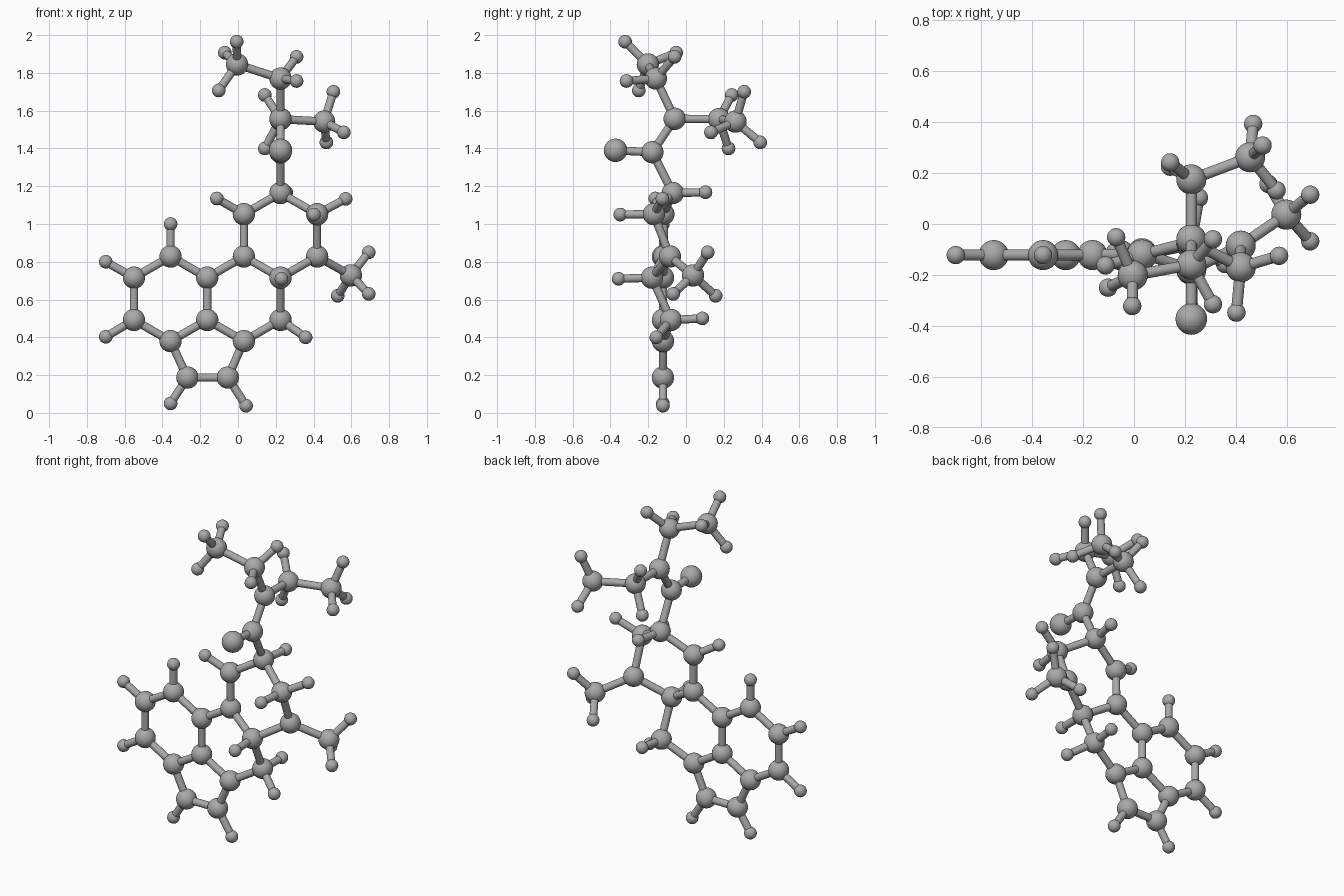
import bpy, math
from mathutils import Vector

if "Cube" in bpy.data.objects:
    bpy.data.objects.remove(bpy.data.objects["Cube"])

grey = bpy.data.materials.new("mid_grey")
grey.diffuse_color = (0.40, 0.40, 0.40, 1)
grey.use_nodes = True
grey.node_tree.nodes["Principled BSDF"].inputs["Base Color"].default_value = grey.diffuse_color

CARBON_R, OXYGEN_R, HYDROGEN_R, STICK_R = 0.059, 0.062, 0.036, 0.022
PLANE_Y = -0.122                      # depth of the flat ring system


def hexagon(cx, cz, depths):
    """Upright six-ring, clockwise from the top corner, one depth per corner."""
    for i, y in enumerate(depths):
        a = math.radians(90 - 60 * i)
        yield (round(cx + 0.224 * math.cos(a), 3), y, round(cz + 0.224 * math.sin(a), 3))


# Three fused six-rings; shared corners are kept once
carbons = []
rings = [
    (-0.357, 0.604, [PLANE_Y] * 6),
    (0.031, 0.604, [-0.115, -0.18, -0.08, PLANE_Y, PLANE_Y, PLANE_Y]),
    (0.225, 0.94, [-0.07, -0.17, -0.085, -0.18, -0.115, -0.12]),
]
for ring in rings:
    for p in map(Vector, hexagon(*ring)):
        if all((p - q).length > 0.05 for q in carbons):
            carbons.append(p)

# Five-ring corners, side group, stem and the two upper branches
carbons += [Vector(p) for p in [
    (-0.268, PLANE_Y, 0.187), (-0.054, PLANE_Y, 0.187),
    (0.598, 0.037, 0.728),
    (0.225, -0.178, 1.38), (0.225, -0.06, 1.557),
    (0.225, -0.16, 1.77), (-0.005, -0.202, 1.845),
    (0.225, 0.175, 1.555), (0.456, 0.262, 1.542),
]]
oxygens = [Vector((0.225, -0.373, 1.39))]

hydrogens = [Vector(p) for p in [
    # around the flat rings
    (-0.357, PLANE_Y, 1.0), (-0.70, PLANE_Y, 0.80), (-0.70, PLANE_Y, 0.403),
    (-0.357, PLANE_Y, 0.05), (0.043, PLANE_Y, 0.038),
    # around the puckered rings
    (0.358, -0.157, 0.40), (0.24, 0.087, 0.50), (0.23, -0.357, 0.71),
    (0.57, -0.125, 1.133), (0.402, -0.348, 1.05), (0.255, 0.103, 1.168),
    (-0.112, -0.163, 1.135),
    # side group
    (0.692, 0.115, 0.85), (0.692, -0.068, 0.63), (0.528, 0.157, 0.62),
    # upper left branch
    (0.31, -0.06, 1.885), (0.31, -0.315, 1.757), (-0.007, -0.322, 1.965),
    (-0.07, -0.052, 1.907), (-0.102, -0.25, 1.707),
    # upper right branch
    (0.142, 0.242, 1.683), (0.142, 0.225, 1.40), (0.505, 0.308, 1.70),
    (0.56, 0.132, 1.485), (0.468, 0.393, 1.432),
]]


def finish(obj, name):
    obj.name = name
    obj.data.materials.append(grey)
    bpy.ops.object.shade_smooth_by_angle()


def ball_set(name, points, radius):
    """Balls sharing one mesh."""
    bpy.ops.mesh.primitive_uv_sphere_add(segments=28, ring_count=18,
                                         radius=radius, location=points[0])
    first = bpy.context.object
    finish(first, name)
    for p in points[1:]:
        copy = bpy.data.objects.new(name, first.data)
        copy.location = p
        bpy.context.collection.objects.link(copy)


def stick(a, b):
    """Round rod between two ball centres."""
    d = b - a
    bpy.ops.mesh.primitive_cylinder_add(vertices=18, radius=STICK_R, depth=d.length,
                                        location=(a + b) / 2,
                                        rotation=d.to_track_quat('Z', 'Y').to_euler())
    finish(bpy.context.object, "bond_stick")


ball_set("carbon_ball", carbons, CARBON_R)
ball_set("oxygen_ball", oxygens, OXYGEN_R)
ball_set("hydrogen_ball", hydrogens, HYDROGEN_R)

# Rods join every pair of balls that are close neighbours
heavy = carbons + oxygens
for i, a in enumerate(heavy):
    for b in heavy[i + 1:]:
        if (a - b).length < 0.29:
            stick(a, b)
for h in hydrogens:
    stick(h, min(heavy, key=lambda c: (c - h).length))
